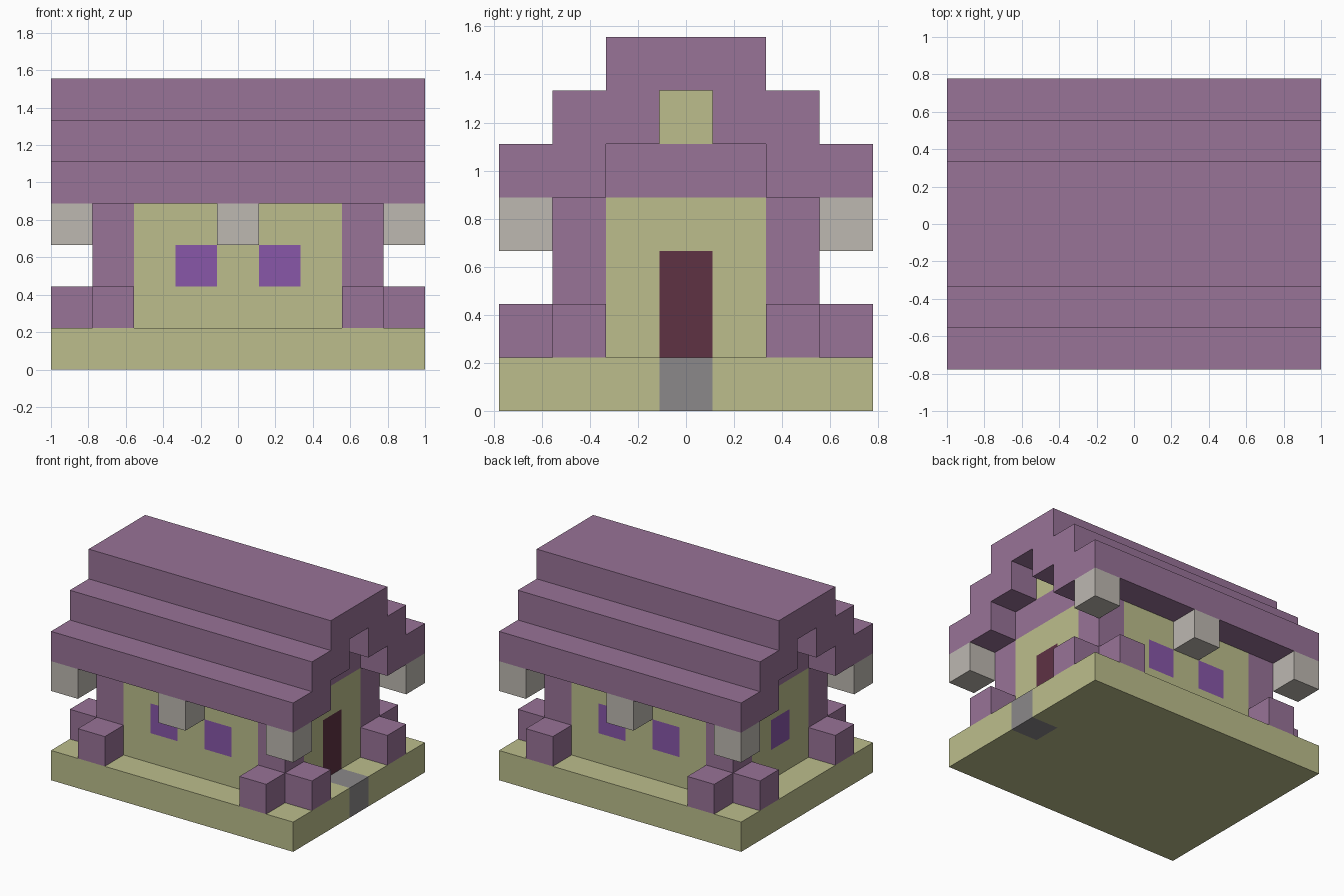
import bpy, bmesh
from mathutils import Vector

U = 2 / 9  # edge of one building block

if "Cube" in bpy.data.objects:
    bpy.data.objects.remove(bpy.data.objects["Cube"], do_unlink=True)


def material(name, rgb):
    lin = [((c / 255 + 0.055) / 1.055) ** 2.4 for c in rgb] + [1]
    m = bpy.data.materials.new(name)
    m.use_nodes = True
    m.diffuse_color = lin
    bsdf = m.node_tree.nodes["Principled BSDF"]
    bsdf.inputs["Base Color"].default_value = lin
    bsdf.inputs["Roughness"].default_value = 0.9
    return m


PURPLE = material("purple_block", (152, 115, 151))
OLIVE = material("pale_olive_stone", (188, 190, 140))
LANTERN = material("warm_grey_lamp", (189, 184, 177))
GLASS = material("violet_glass", (136, 87, 168))
DOOR = material("dark_red_wood", (94, 50, 68))
STEP = material("grey_stone", (139, 137, 138))


def finish(name, bm, mats):
    bmesh.ops.recalc_face_normals(bm, faces=bm.faces)
    bmesh.ops.scale(bm, vec=(U, U, U), verts=bm.verts)
    me = bpy.data.meshes.new(name)
    bm.to_mesh(me)
    bm.free()
    for m in mats:
        me.materials.append(m)
    ob = bpy.data.objects.new(name, me)
    bpy.context.collection.objects.link(ob)
    return ob


def box(name, lo, hi, mats, cuts=(), paint=None):
    """Box in block units; cuts are (axis, position), paint picks a slot per face."""
    lo, hi = Vector(lo), Vector(hi)
    bm = bmesh.new()
    bmesh.ops.create_cube(bm, size=1)
    for v in bm.verts:
        v.co = (lo + hi) / 2 + v.co * (hi - lo)
    for axis, pos in cuts:
        co, no = Vector(), Vector()
        co[axis], no[axis] = pos, 1
        bmesh.ops.bisect_plane(bm, geom=bm.verts[:] + bm.edges[:] + bm.faces[:],
                               plane_co=co, plane_no=no)
    if paint:
        for f in bm.faces:
            f.material_index = paint(f.calc_center_median())
    return finish(name, bm, mats)


def block(name, x, y, z, mat, height=1):
    """Column one block wide, centred at x, y, with its underside at z."""
    return box(name, (x - .5, y - .5, z), (x + .5, y + .5, z + height), [mat])


# Base slab with the doorstep set into its right edge
box("base_slab", (-4.5, -3.5, 0), (4.5, 3.5, 1), [OLIVE, STEP],
    [(0, 3.5), (1, -.5), (1, .5)],
    lambda c: int(c.x > 3.5 and abs(c.y) < .5))

# Long walls with two windows at the front and back
box("long_walls", (-2.5, -2.5, 1), (2.5, 2.5, 4), [OLIVE, GLASS],
    [(0, p) for p in (-1.5, -.5, .5, 1.5)] + [(2, 2), (2, 3)],
    lambda c: int(abs(c.y) > 2.4 and .5 < abs(c.x) < 1.5 and 2 < c.z < 3))


# End walls: door on the right, one window on the left
def end_paint(c):
    if abs(c.x) < 3.4 or abs(c.y) > .5 or c.z > 3:
        return 0
    if c.x > 0:
        return 2
    return 1 if c.z > 2 else 0


box("end_walls", (-3.5, -1.5, 1), (3.5, 1.5, 4), [OLIVE, GLASS, DOOR],
    [(1, -.5), (1, .5), (2, 2), (2, 3)], end_paint)

# Gable fill under the roof
box("gable_lower", (-3.5, -1.5, 4), (3.5, 1.5, 5), [PURPLE])
box("gable_upper", (-3.5, -.5, 5), (3.5, .5, 6), [OLIVE])

# Corner posts, foot blocks and hanging lamps
for sx, side in ((1, "left"), (-1, "right")):
    for sy, end in ((-1, "front"), (1, "back")):
        tag = f"{end}_{side}"
        block(f"corner_post_{tag}", 3 * sx, 2 * sy, 1, PURPLE, 3)
        block(f"foot_block_long_{tag}", 3 * sx, 3 * sy, 1, PURPLE)
        block(f"foot_block_end_{tag}", 4 * sx, 2 * sy, 1, PURPLE)
        block(f"corner_lamp_{tag}", 4 * sx, 3 * sy, 3, LANTERN)
for sy, end in ((-1, "front"), (1, "back")):
    block(f"middle_lamp_{end}", 0, 3 * sy, 3, LANTERN)

# Stepped roof: half profile mirrored, then extruded along the ridge
half = [(.5, 6), (.5, 5), (1.5, 5), (1.5, 4), (3.5, 4), (3.5, 5),
        (2.5, 5), (2.5, 6), (1.5, 6), (1.5, 7)]
outline = half + [(-y, z) for y, z in reversed(half)]
bm = bmesh.new()
face = bm.faces.new([bm.verts.new((-4.5, y, z)) for y, z in outline])
ext = bmesh.ops.extrude_face_region(bm, geom=[face])
bmesh.ops.translate(bm, vec=(9, 0, 0),
                    verts=[g for g in ext["geom"] if isinstance(g, bmesh.types.BMVert)])
finish("stepped_roof", bm, [PURPLE])
